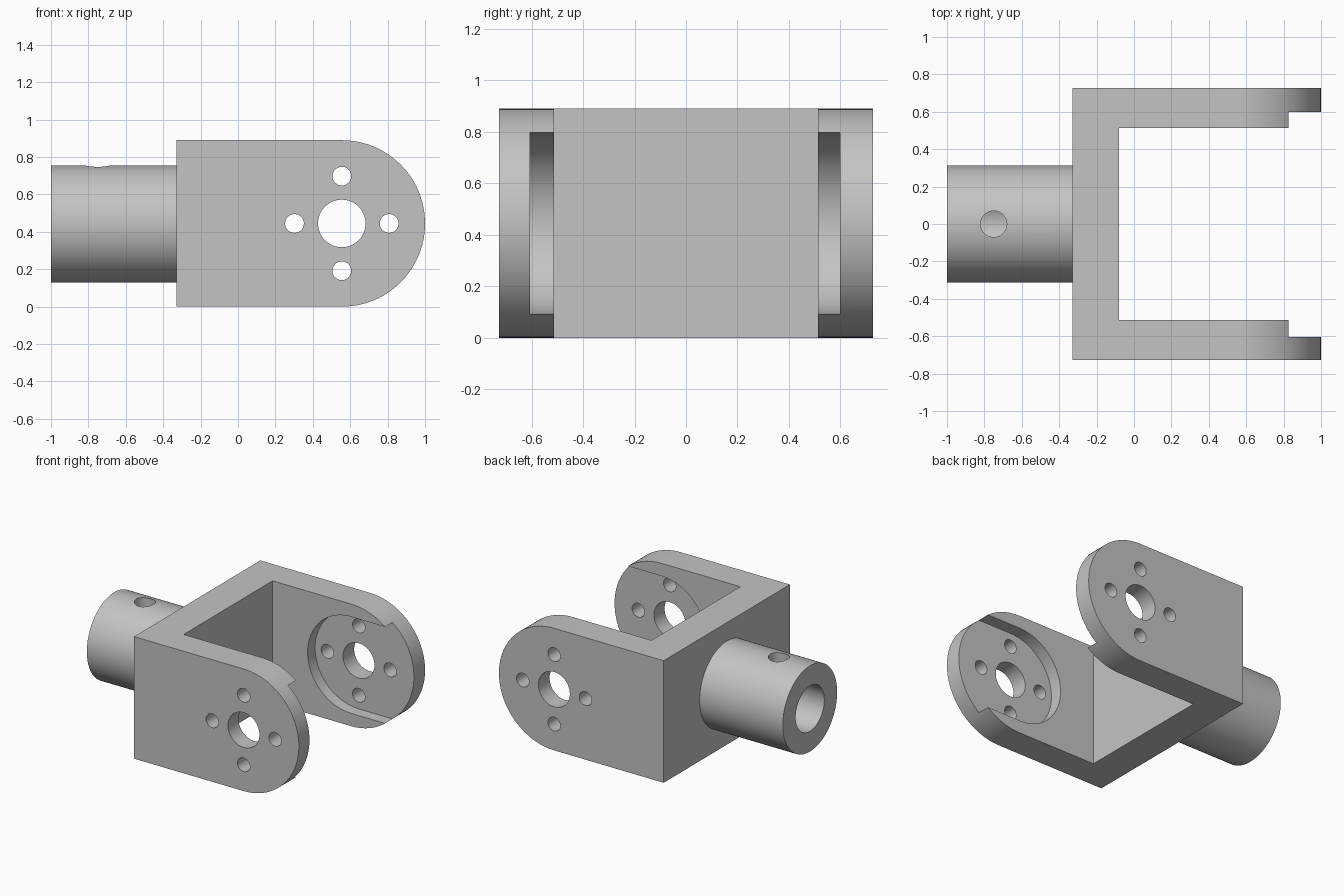
import bpy
import bmesh
from math import pi, cos, sin

if "Cube" in bpy.data.objects:
    bpy.data.objects.remove(bpy.data.objects["Cube"], do_unlink=True)

WEB_BACK, WEB_FRONT = -0.329, -0.08   # bridge between the two arms
EYE_X, MID_Z = 0.555, 0.4425          # centre of the rounded arm ends
HALF_Y, INNER_Y = 0.727, 0.512        # outer and inner faces of the arms
SEGMENTS = 96

grey = bpy.data.materials.new("plain grey")
grey.use_nodes = True
COLOUR = (0.55, 0.55, 0.55, 1)
grey.diffuse_color = COLOUR
grey.node_tree.nodes["Principled BSDF"].inputs["Base Color"].default_value = COLOUR


def prism(name, outline, y0, y1):
    """Extrude an (x, z) outline from y0 to y1."""
    bm = bmesh.new()
    face = bm.faces.new([bm.verts.new((x, y0, z)) for x, z in outline])
    new = bmesh.ops.extrude_face_region(bm, geom=[face])["geom"]
    moved = [v for v in new if isinstance(v, bmesh.types.BMVert)]
    bmesh.ops.translate(bm, verts=moved, vec=(0, y1 - y0, 0))
    bmesh.ops.recalc_face_normals(bm, faces=bm.faces)
    mesh = bpy.data.meshes.new(name)
    bm.to_mesh(mesh)
    bm.free()
    mesh.materials.append(grey)
    obj = bpy.data.objects.new(name, mesh)
    bpy.context.collection.objects.link(obj)
    return obj


def rounded_tab(radius, flat_x):
    """Half circle about the eye, with straight sides running to flat_x."""
    side = 1 if flat_x < EYE_X else -1
    n = SEGMENTS // 2
    angles = [pi / 2 - pi * i / n for i in range(n + 1)]
    arc = [(EYE_X + side * radius * cos(a), MID_Z + radius * sin(a)) for a in angles]
    return arc + [(flat_x, MID_Z - radius), (flat_x, MID_Z + radius)]


def cylinder(name, radius, length, centre, rotation):
    bpy.ops.mesh.primitive_cylinder_add(vertices=SEGMENTS, radius=radius, depth=length,
                                        location=centre, rotation=rotation)
    obj = bpy.context.object
    obj.name = name
    obj.data.materials.append(grey)
    return obj


def cut(target, cutter):
    cutter.hide_render = True
    mod = target.modifiers.new("cut", "BOOLEAN")
    mod.operation = "DIFFERENCE"
    mod.solver = "EXACT"
    mod.object = cutter
    bpy.context.view_layer.objects.active = target
    bpy.ops.object.modifier_apply(modifier=mod.name)
    bpy.data.objects.remove(cutter, do_unlink=True)


def finish(obj):
    bpy.ops.object.select_all(action="DESELECT")
    obj.select_set(True)
    bpy.context.view_layer.objects.active = obj
    bpy.ops.object.shade_smooth_by_angle(angle=pi / 6)


# Fork: rounded block with the gap between the arms removed
fork = prism("fork_bracket", rounded_tab(MID_Z + 0.0025, WEB_BACK), -HALF_Y, HALF_Y)
gap = [(WEB_FRONT, -0.2), (1.3, -0.2), (1.3, 1.2), (WEB_FRONT, 1.2)]
cut(fork, prism("gap_cutter", gap, -INNER_Y, INNER_Y))

# Shallow open-ended recess on the inner face of both arms
recess = rounded_tab(0.352, 1.3)
cut(fork, prism("recess_cutter", recess, -0.605, 0.598))

# Central eye and four bolt holes through both arms
SPREAD = 0.253
holes = [(0, 0, 0.127)] + [(dx * SPREAD, dz * SPREAD, 0.05)
                           for dx, dz in ((1, 0), (-1, 0), (0, 1), (0, -1))]
for dx, dz, radius in holes:
    cut(fork, cylinder("hole_cutter", radius, 2, (EYE_X + dx, 0, MID_Z + dz), (pi / 2, 0, 0)))
fork.location.z = 0.0025
finish(fork)

# Hollow shank with a pin hole in its top
END_X = -1.0
mid_x = (END_X + WEB_BACK) / 2
shank = cylinder("shank_tube", 0.313, WEB_BACK - END_X, (mid_x, 0, MID_Z), (0, pi / 2, 0))
cut(shank, cylinder("bore_cutter", 0.165, 2, (mid_x, 0, MID_Z), (0, pi / 2, 0)))
cut(shank, cylinder("pin_hole_cutter", 0.07, 0.5, (-0.75, 0, MID_Z + 0.25), (0, 0, 0)))
finish(shank)
